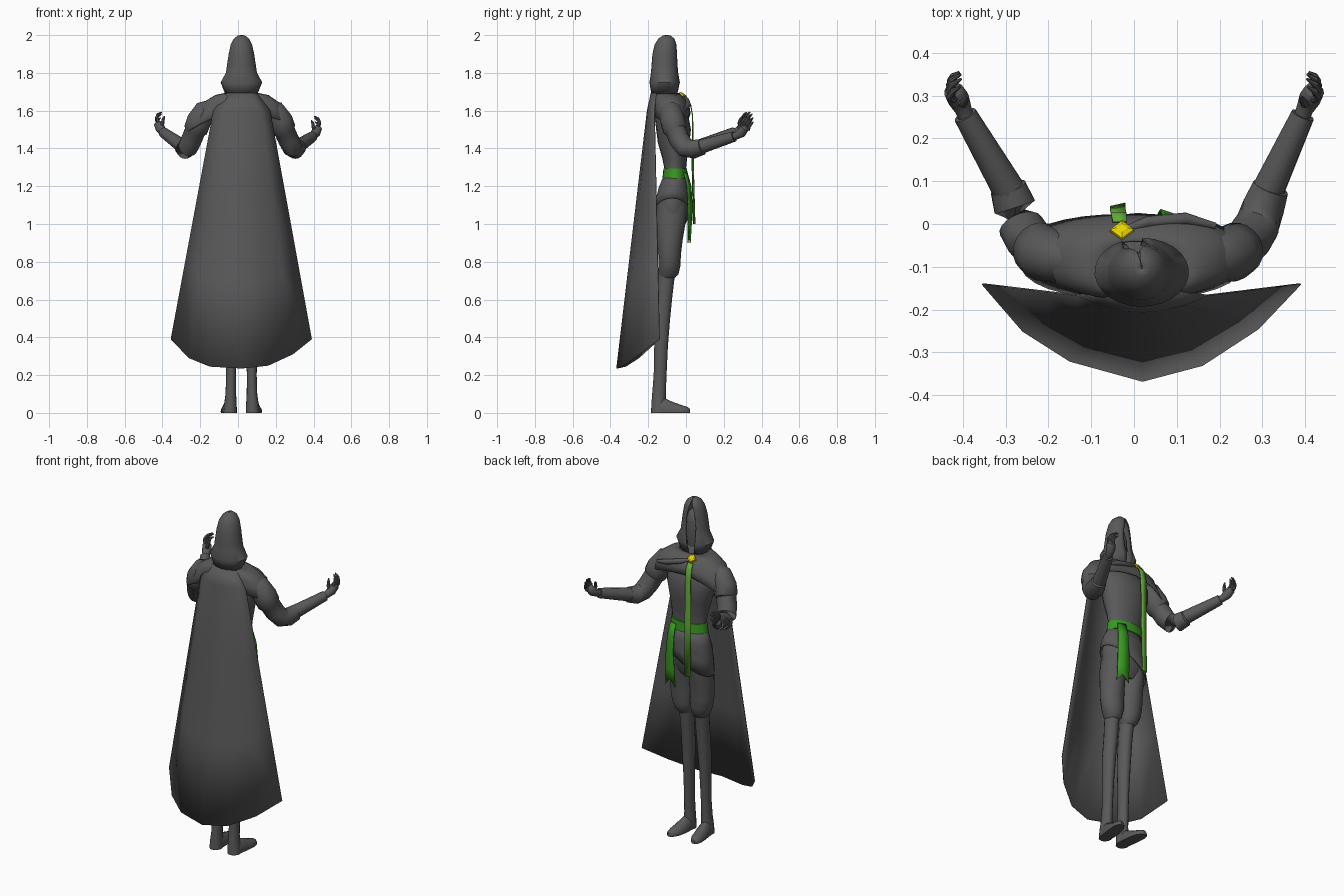
import bpy, math
from mathutils import Vector as V


def material(name, rgb):
    m = bpy.data.materials.new(name)
    m.diffuse_color = (*rgb, 1)
    return m


GREY = material("charcoal cloth", (0.1, 0.1, 0.1))
GREEN = material("deep green", (0.04, 0.31, 0.015))
LIME = material("light green", (0.12, 0.40, 0.04))
GOLD = material("yellow gold", (0.8, 0.66, 0.0))
CX = 0.018  # body centre line


def finish(name, verts, faces, mat, thick=0, angle=40):
    me = bpy.data.meshes.new(name)
    me.from_pydata([tuple(v) for v in verts], [], faces)
    me.materials.append(mat)
    ob = bpy.data.objects.new(name, me)
    bpy.context.collection.objects.link(ob)
    bpy.ops.object.select_all(action='DESELECT')
    ob.select_set(True)
    bpy.context.view_layer.objects.active = ob
    bpy.ops.object.mode_set(mode='EDIT')
    bpy.ops.mesh.select_all(action='SELECT')
    bpy.ops.mesh.normals_make_consistent(inside=False)
    bpy.ops.object.mode_set(mode='OBJECT')
    bpy.ops.object.shade_smooth_by_angle(angle=math.radians(angle))
    if thick:
        mod = ob.modifiers.new("thickness", 'SOLIDIFY')
        mod.thickness = thick
        mod.offset = 0
    return ob


def skin(name, rows, mat, closed=False, caps=False, thick=0, angle=40):
    """Bridge rows of points into a surface."""
    n = len(rows[0])
    verts = [p for r in rows for p in r]
    faces = [(i * n + j, i * n + (j + 1) % n, (i + 1) * n + (j + 1) % n, (i + 1) * n + j)
             for i in range(len(rows) - 1) for j in range(n if closed else n - 1)]
    if caps:
        faces += [tuple(range(n)), tuple(range(len(verts) - n, len(verts)))]
    return finish(name, verts, faces, mat, thick, angle)


def ring(c, X, Y, n):
    return [c + X * math.cos(2 * math.pi * k / n) + Y * math.sin(2 * math.pi * k / n) for k in range(n)]


def column(name, stations, mat=GREY, n=20, caps=True):
    """Upright loft from (z, cx, cy, rx, ry) stations."""
    rows = [ring(V((cx, cy, z)), V((rx, 0, 0)), V((0, ry, 0)), n) for z, cx, cy, rx, ry in stations]
    return skin(name, rows, mat, True, caps)


def tube(name, pts, radii, mat=GREY, n=14):
    """Tapered tube along a path."""
    pts = [V(p) for p in pts]
    rows = []
    for i, p in enumerate(pts):
        t = (pts[min(i + 1, len(pts) - 1)] - pts[max(i - 1, 0)]).normalized()
        X = t.cross(V((0.3, -1, 0.2))).normalized()
        rows.append(ring(p, X * radii[i], t.cross(X) * radii[i], n))
    return skin(name, rows, mat, True, True)


# torso and neck
column("torso", [(1.72, CX, -.11, .04, .04), (1.67, CX, -.1, .06, .05), (1.635, .012, -.085, .13, .068),
                 (1.56, .008, -.075, .155, .09), (1.5, .01, -.066, .148, .092), (1.43, .014, -.065, .13, .084),
                 (1.35, .016, -.06, .113, .066), (1.27, CX, -.056, .103, .054), (1.2, CX, -.063, .12, .075),
                 (1.12, CX, -.072, .132, .09), (1.02, CX, -.076, .125, .084), (.97, CX, -.08, .1, .06)])

# wrapped tunic skirt with a slanting hem
rows = []
for t, r in ((0, 0), (.35, .02), (.7, .031), (1, .034)):
    row = ring(V((CX, -.058 - .016 * t, 0)), V((.106 + r, 0, 0)), V((0, .057 + r * 1.12, 0)), 24)
    for p in row:
        p.z = 1.26 - t * (.2 - .55 * (p.x - CX))
    rows.append(row)
skin("tunic_skirt", rows, GREY, True, thick=.004)

# legs, boots and feet
for s, side in ((1, "right"), (-1, "left")):
    def leg(name, st):
        column(side + name, [(z, CX + s * d, cy, rx, ry) for z, d, cy, rx, ry in st], n=16)
    leg("_breeches", [(1.14, .06, -.07, .06, .08), (1.02, .064, -.08, .066, .08), (.92, .064, -.085, .068, .068),
                      (.84, .064, -.087, .07, .06), (.78, .06, -.087, .064, .058), (.735, .055, -.092, .05, .052),
                      (.715, .052, -.1, .036, .04)])
    leg("_boot", [(.76, .052, -.1, .038, .045), (.62, .05, -.114, .037, .042), (.5, .052, -.126, .035, .042),
                  (.35, .054, -.132, .03, .036), (.2, .055, -.137, .026, .034), (.1, .056, -.143, .028, .036),
                  (.05, .058, -.145, .033, .038), (0, .06, -.145, .036, .04)])
    rows = []
    for y, d, w, h in ((-.165, .06, .03, .05), (-.12, .062, .037, .075), (-.07, .067, .039, .052),
                       (-.02, .074, .036, .034), (.008, .079, .024, .026), (.02, .081, .008, .016)):
        row = ring(V((CX + s * d, y, .006)), V((w, 0, 0)), V((0, 0, h)), 16)
        for p in row:
            p.z = max(p.z, 0)
        rows.append(row)
    skin(side + "_foot", rows, GREY, True, True)

# arms and open hands
for s, side, k, lift in ((1, "right", 1, 0), (-1, "left", .92, .022)):
    def P(x, y, z, k=1):
        return (s * x * k, y, z)
    tube(side + "_sleeve", [P(.15, -.085, 1.615, k), P(.19, -.08, 1.6, k), P(.225, -.07, 1.545, k),
                            P(.243, -.058, 1.5, k), P(.248, -.053, 1.49, k), P(.268, -.035, 1.445, k),
                            P(.288, -.004, 1.405, k), P(.303, .04, 1.395, k), P(.32, .085, 1.408, k),
                            P(.323, .09, 1.41, k)],
         [.045, .058, .066, .064, .055, .055, .053, .05, .043, .03], n=18)
    wrist = V(P(.395, .255, 1.463 + lift))
    tube(side + "_bracer", [P(.3, .05, 1.4, k), V(P(.3, .05, 1.4, k)).lerp(wrist, .5), wrist], [.04, .034, .028])
    palm = [wrist - V((s * .01, .025, .005)), wrist + V((s * .004, .012, .004)), wrist + V((s * .016, .038, .02)),
            wrist + V((s * .026, .055, .045)), wrist + V((s * .026, .06, .056))]
    tube(side + "_palm", palm, [.018, .02, .026, .024, .012])
    for f in range(4):
        b = palm[3] + V((0, .013, -.007)) * (f - 1.5)
        h = (.9, 1.05, 1, .75)[f]
        tube(f"{side}_finger_{f + 1}", [b, b + V((s * .011, .008, .025)) * h, b + V((s * .003, .022, .045)) * h,
                                        b + V((-s * .016, .034, .056)) * h], [.009, .0085, .0075, .003], n=8)
    b = palm[2]
    tube(side + "_thumb", [b, b + V((-s * .012, -.012, .03)), b + V((-s * .016, -.004, .052)),
                           b + V((-s * .022, .006, .066))], [.011, .01, .008, .003], n=8)

# layered shoulder mantle: long over one shoulder, short over the other
rows = []
for cy, ry, zf, xl, zl, xr, zr in ((-.1, .06, 1.692, .065, 1.692, .1, 1.692), (-.095, .075, 1.675, .12, 1.68, .16, 1.68),
                                   (-.085, .088, 1.652, .19, 1.637, .215, 1.642), (-.078, .093, 1.625, .218, 1.565, .24, 1.6),
                                   (-.076, .097, 1.59, .268, 1.49, .258, 1.54)):
    row = []
    for j in range(32):
        a = 2 * math.pi * j / 32
        c, sn = math.cos(a), math.sin(a)
        x, z = (xr, zr) if c > 0 else (xl, zl)
        row.append(V((math.copysign(abs(c) ** .85, c) * x, cy + math.copysign(abs(sn) ** .8, sn) * ry,
                      zf + (z - zf) * abs(c) ** 1.4)))
    rows.append(row)
skin("shoulder_mantle", rows, GREY, True, thick=.006)
# upper fold on the short side
tube("shoulder_fold", [(.19, -.005, 1.61), (.12, .012, 1.63), (.03, .004, 1.655), (-.03, -.015, 1.672)],
     [.008, .015, .014, .006], n=10)

# long cape widening to a rounded hem
hem = [(-.355, -.14, .39), (-.26, -.25, .29), (-.15, -.32, .245), (.02, -.367, .235),
       (.16, -.33, .25), (.29, -.245, .31), (.39, -.14, .39)]
top, shoulder = [], []
for i in range(7):
    u = i / 3 - 1
    top.append(V((.02 + .08 * u, -.185 + .03 * u * u, 1.692)))
    shoulder.append(V((.02 + .15 * u, -.205 + .038 * u * u, 1.6)))
rows = [top, shoulder] + [[a.lerp(V(b), t) for a, b in zip(shoulder, hem)] for t in (.33, .67, 1)]
skin("cape", rows, GREY, thick=.004)

# hood: rings left open at the face
rows = []
for z, rx, ry, cy, gap in ((1.685, .082, .066, -.115, 10), (1.75, .108, .078, -.113, 13), (1.8, .08, .07, -.113, 20),
                           (1.84, .074, .067, -.113, 23), (1.9, .065, .063, -.112, 22), (1.95, .054, .055, -.108, 15),
                           (1.98, .038, .041, -.104, 5), (1.995, .018, .02, -.102, 1), (1.999, .002, .002, -.102, 1)):
    row = []
    for j in range(25):
        a = math.radians(102 + gap + (360 - 2 * gap) * j / 24)
        row.append(V((CX + rx * math.cos(a), cy + ry * math.sin(a), z)))
    rows.append(row)
skin("hood", rows, GREY, thick=.005)
# shadowed head inside the hood
column("head", [(1.68, CX, -.11, .035, .035), (1.74, CX, -.105, .038, .04), (1.8, CX, -.108, .05, .044),
                (1.86, CX, -.112, .05, .044), (1.91, CX, -.112, .036, .034), (1.93, CX, -.112, .012, .012)])

# green belt, knotted tail and long front ribbon
column("belt", [(1.295, CX, -.057, .11, .063), (1.27, CX, -.057, .113, .064), (1.24, CX, -.058, .117, .068)],
       GREEN, 24)


def ribbon(name, stations, mat, notch=0):
    rows = [[V((x - w, y - tilt, z)), V((x, y, z)), V((x + w, y + tilt, z))] for x, y, z, w, tilt in stations]
    rows[-1][1].z += notch
    return skin(name, rows, mat, thick=.006)


ribbon("sash_tail", [(.085, -.002, 1.27, .022, -.008), (.09, .016, 1.2, .026, -.01), (.092, .022, 1.1, .03, -.01),
                     (.092, .02, 1.0, .034, -.008), (.092, .016, .9, .037, -.006)], GREEN, .045)
ribbon("front_ribbon", [(-.034, .006, 1.662, .016, 0), (-.036, .025, 1.63, .018, 0), (-.038, .035, 1.57, .018, 0),
                        (-.038, .036, 1.3, .018, .003), (-.038, .043, 1.0, .018, .004)], LIME)

# gold clasp at the throat
nrm = V((0, .6, .8))
c = V((-.028, -.016, 1.678))
skin("clasp", [ring(c + nrm * h, V((.028 * k, 0, 0)), V((0, .021 * k, -.016 * k)), 4)
               for h, k in ((-.006, 1), (.006, 1), (.012, .45))], GOLD, True, True, angle=20)
